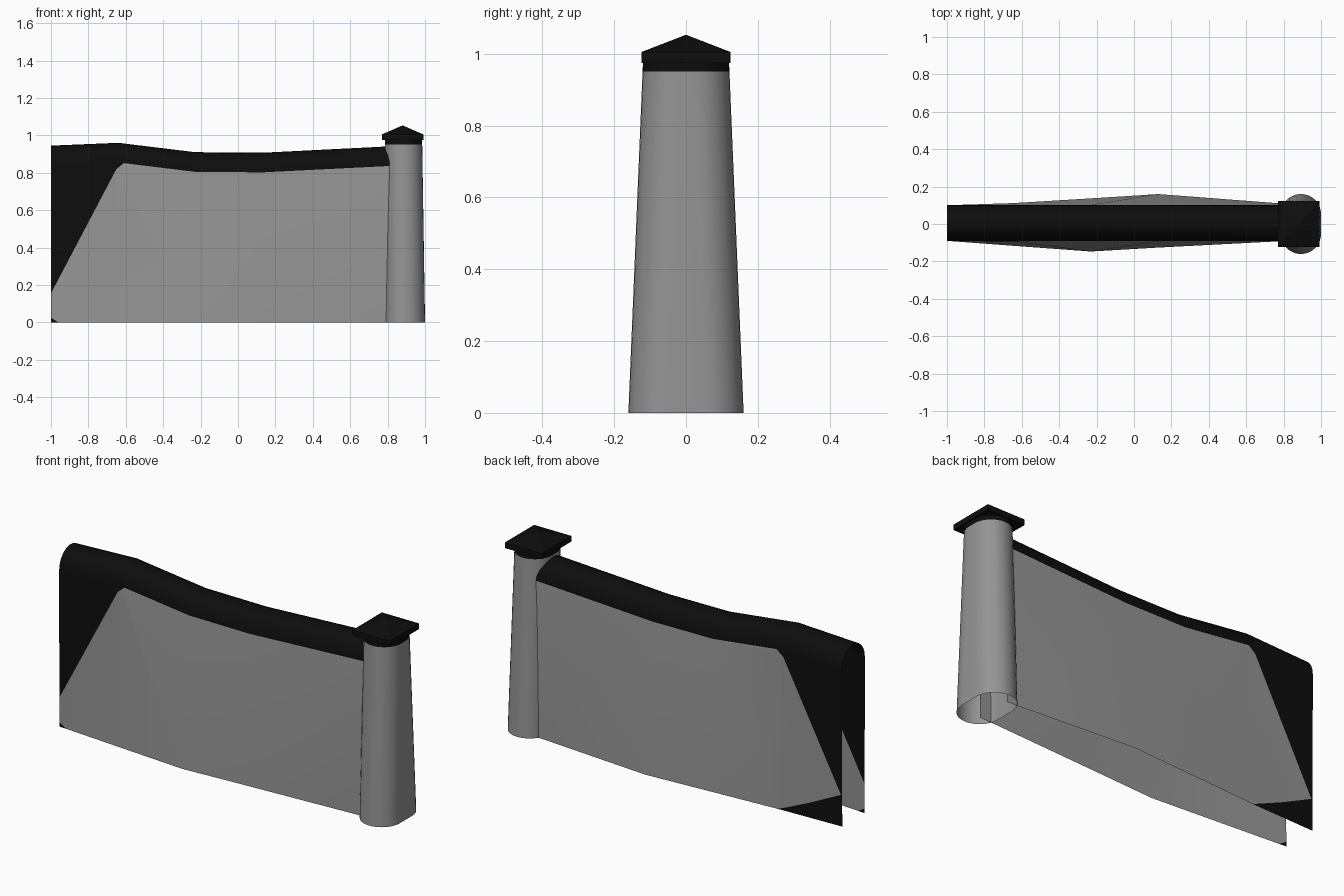
import bpy, bmesh, math
from mathutils import Vector

cube = bpy.data.objects.get("Cube")
if cube:
    bpy.data.objects.remove(cube, do_unlink=True)


def material(name, value):
    m = bpy.data.materials.new(name)
    m.use_nodes = True
    colour = (value, value, value, 1)
    m.diffuse_color = colour
    m.node_tree.nodes["Principled BSDF"].inputs["Base Color"].default_value = colour
    return m


GREY, DARK = 0, 1
MATERIALS = [material("stone_grey", 0.3), material("trim_black", 0.004)]


def finish(bm, name, smooth=True):
    mesh = bpy.data.meshes.new(name)
    bm.normal_update()
    bm.to_mesh(mesh)
    bm.free()
    for m in MATERIALS:
        mesh.materials.append(m)
    ob = bpy.data.objects.new(name, mesh)
    bpy.context.collection.objects.link(ob)
    if smooth:
        bpy.ops.object.select_all(action='DESELECT')
        ob.select_set(True)
        bpy.context.view_layer.objects.active = ob
        bpy.ops.object.shade_smooth_by_angle(angle=math.radians(35))
    return ob


def bridge(bm, a, b, closed=False):
    """Quads between two rows of vertices."""
    n = len(a)
    return [bm.faces.new((a[i], b[i], b[(i + 1) % n], a[(i + 1) % n]))
            for i in range(n if closed else n - 1)]


# Wall: an open shell with a rounded coping, swept through a few stations
# station: x, top height, front foot y, back foot y
STATIONS = [(-1.0, 0.945, -0.09, 0.10), (-0.64, 0.96, -0.117, 0.112),
            (-0.23, 0.91, -0.147, 0.137), (0.13, 0.907, -0.126, 0.16),
            (0.785, 0.94, -0.09, 0.11), (0.86, 0.943, -0.088, 0.106)]
COPING_SIDES = 12
COPING = 0.105

bm = bmesh.new()
rows = []
for x, top, front, back in STATIONS:
    section = [(front, 0)]
    for i in range(COPING_SIDES + 1):
        a = math.pi * i / COPING_SIDES
        section.append((0.005 - 0.097 * math.cos(a), top - COPING * (1 - math.sin(a))))
    section.append((back, 0))
    rows.append([bm.verts.new((x, y, z)) for y, z in section])
for a, b in zip(rows, rows[1:]):
    for i, f in enumerate(bridge(bm, a, b)):
        f.material_index = DARK if 0 < i <= COPING_SIDES else GREY

# Painted corners: cut along lines in the xz plane; dark lies left of each line
BOTH, FRONT, BACK = 0, -1, 1
CUTS = [((-1.0, 0.155), (-0.65, 0.82), BOTH),
        ((-0.65, 0.82), (-0.61, 0.852), BOTH),
        ((-0.96, 0.0), (-1.0, 0.025), FRONT),
        ((-0.645, 0.0), (-0.81, 0.08), BACK),
        ((-0.81, 0.08), (-0.97, 0.15), BACK)]


def line(p, q):
    origin = Vector((p[0], 0, p[1]))
    return origin, Vector((p[1] - q[1], 0, q[0] - p[0])).normalized()


for p, q, side in CUTS:
    origin, normal = line(p, q)
    faces = [f for f in bm.faces if f.material_index == GREY
             and f.calc_center_median().y * side >= 0]
    geom = set(faces)
    for f in faces:
        geom.update(f.edges)
        geom.update(f.verts)
    bmesh.ops.bisect_plane(bm, geom=list(geom), plane_co=origin, plane_no=normal, dist=1e-5)
    for f in bm.faces:
        c = f.calc_center_median()
        # The upper cuts keep grey below the line, the foot cuts keep it above
        distance = (c - origin).dot(normal)
        dark = distance > 0 if side == BOTH else distance < 0
        if side != BOTH:
            # Foot cuts run right to left, so their normal points down
            dark = distance > 0
        if dark and c.y * side >= 0:
            f.material_index = DARK
finish(bm, "wall")

# Pillar: a hollow tapered shaft with a rounded oblong section
bm = bmesh.new()


def pillar_ring(z):
    t = z / 0.95
    cx, r = 0.8925 - 0.0075 * t, 0.1075 - 0.0075 * t
    straight = 0.053 - 0.032 * t
    ring = []
    for end in (1, -1):
        for i in range(17):
            a = math.pi * i / 16
            ring.append(bm.verts.new((cx + end * r * math.cos(a),
                                      end * (straight + r * math.sin(a)), z)))
    return ring


rings = [pillar_ring(z) for z in (0, 0.95, 0.98)]
for index, (a, b) in enumerate(zip(rings, rings[1:])):
    for f in bridge(bm, a, b, closed=True):
        f.material_index = DARK if index else GREY
bmesh.ops.recalc_face_normals(bm, faces=bm.faces)
finish(bm, "pillar")

# Cap: a square slab with a low pyramid on top
bm = bmesh.new()
corners = [(-1, -1), (1, -1), (1, 1), (-1, 1)]
low, high = [[bm.verts.new((0.88 + 0.111 * sx, 0.124 * sy, z)) for sx, sy in corners]
             for z in (0.975, 1.005)]
bridge(bm, low, high, closed=True)
bm.faces.new(low)
apex = bm.verts.new((0.88, 0, 1.053))
for i in range(4):
    bm.faces.new((high[i], high[(i + 1) % 4], apex))
for f in bm.faces:
    f.material_index = DARK
bmesh.ops.recalc_face_normals(bm, faces=bm.faces)
finish(bm, "pillar_cap", smooth=False)
